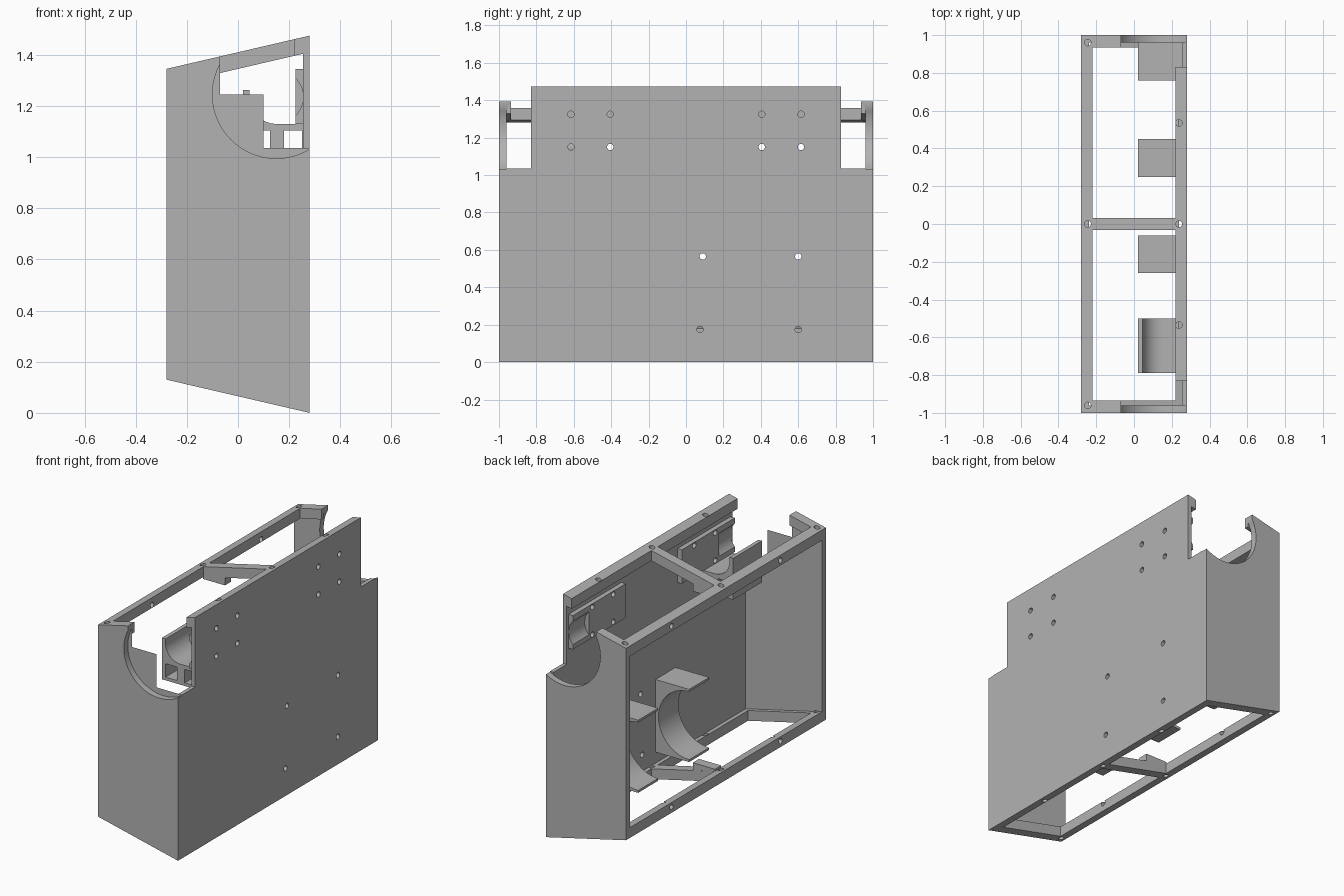
import bpy, bmesh, math
from mathutils import Vector

if "Cube" in bpy.data.objects:
    bpy.data.objects.remove(bpy.data.objects["Cube"], do_unlink=True)

grey = bpy.data.materials.new("plain grey")
grey.use_nodes = True
GREY = (0.45, 0.45, 0.45, 1)
grey.diffuse_color = GREY
grey.node_tree.nodes["Principled BSDF"].inputs["Base Color"].default_value = GREY

SLOPE = 0.232  # rise of the top edge per unit of x; the bottom falls alike


def top(x):
    return 1.41 + SLOPE * x


def bottom(x):
    return 0.065 - SLOPE * x


def prism(name, profile, lo, hi):
    """Extrude an (x, z) profile along y."""
    bm = bmesh.new()
    face = bm.faces.new([bm.verts.new((x, lo, z)) for x, z in profile])
    out = bmesh.ops.extrude_face_region(bm, geom=[face])
    moved = [v for v in out["geom"] if isinstance(v, bmesh.types.BMVert)]
    bmesh.ops.translate(bm, verts=moved, vec=(0, hi - lo, 0))
    bmesh.ops.recalc_face_normals(bm, faces=bm.faces)
    mesh = bpy.data.meshes.new(name)
    bm.to_mesh(mesh)
    bm.free()
    mesh.materials.append(grey)
    obj = bpy.data.objects.new(name, mesh)
    bpy.context.collection.objects.link(obj)
    return obj


def box(name, x0, x1, y0, y1, z0, z1):
    return prism(name, [(x0, z0), (x1, z0), (x1, z1), (x0, z1)], y0, y1)


def rod(center, axis, length, radius=0.017):
    rot = Vector(axis).to_track_quat("Z", "Y").to_euler()
    bpy.ops.mesh.primitive_cylinder_add(vertices=24, radius=radius, depth=length,
                                        location=center, rotation=rot)
    return bpy.context.object


def arc(cx, cz, r, start, end, steps=40):
    angles = [math.radians(start + (end - start) * i / steps) for i in range(steps + 1)]
    return [(cx + r * math.cos(a), cz + r * math.sin(a)) for a in angles]


def cut(obj, cutters, keep=False):
    bpy.context.view_layer.objects.active = obj
    for cutter in cutters:
        cutter.hide_render = True
        mod = obj.modifiers.new("cut", "BOOLEAN")
        mod.operation, mod.solver, mod.object = "DIFFERENCE", "EXACT", cutter
        bpy.ops.object.modifier_apply(modifier=mod.name)
        if not keep:
            bpy.data.objects.remove(cutter, do_unlink=True)


def mirrored(lo, hi):
    return [(lo, hi), (-hi, -lo)]


# Housing: sloped block hollowed out, leaving rails, flanges and a cross brace
W, RIM = 0.28, 0.065
housing = prism("housing", [(-W, bottom(-W)), (W, bottom(W)), (W, top(W)), (-W, top(-W))], -1, 1)
a, b = -0.4, 0.255
cut(housing, [prism("cavity", [(a, bottom(a) + RIM), (b, bottom(b) + RIM),
                               (b, top(b) - RIM), (a, top(a) - RIM)], -0.96, 0.96)])
cut(housing, [box("opening", -0.22, 0.22, lo, hi, -0.5, 2) for lo, hi in mirrored(0.032, 0.935)])

# Round notches in the end walls and square corners out of the tall wall
notch = [(-0.07, 1.6)] + arc(0.15, 1.245, 0.25, 151.64, 360) + [(0.4, 1.6)]
cut(housing, [prism("notch", notch, lo, hi) for lo, hi in mirrored(0.96, 1.1)])
cut(housing, [box("corner", 0.1, 0.4, lo, hi, 1.035, 1.6) for lo, hi in mirrored(0.83, 1.1)])
cut(housing, [box("gap", -0.07, 0.4, lo, hi, 1.245, 1.6) for lo, hi in mirrored(0.9, 1.1)])

# Screw holes in rails and flanges
holes = []
for y in (-0.96, 0, 0.96):
    holes += [rod((-0.245, y, z), (0, 0, 1), 0.14) for z in (1.36, 0.12)]
for y in (-0.535, 0, 0.535):
    holes += [rod((0.238, y, z), (0, 0, 1), 0.14) for z in (1.47, 0.01)]
for y in (-0.545, 0.545):
    holes += [rod((-0.25, y, z), (1, 0, 0), 0.16) for z in (1.312, 0.168)]
cut(housing, holes)

# Mounting holes through the tall wall
cut(housing, [rod((0.27, y, z), (1, 0, 0), 0.1)
              for y, z in ((0.09, 0.565), (0.6, 0.565), (0.075, 0.175), (0.6, 0.175))])
plate_holes = [rod((0.25, y, z), (1, 0, 0), 0.14)
               for y in (-0.615, -0.405, 0.405, 0.615) for z in (1.15, 1.325)]
cut(housing, plate_holes, keep=True)

# Clamp plates with a round groove at the outer end
parts = [housing]
for side, (lo, hi), (g0, g1) in zip(("back", "front"), mirrored(0.28, 0.81), mirrored(0.65, 0.9)):
    plate = box(side + "_clamp_plate", 0.225, 0.256, lo, hi, 1.13, 1.345)
    cut(plate, plate_holes, keep=True)
    cut(plate, [prism("groove", arc(0.15, 1.235, 0.105, 0, 351, 39), g0, g1)])
    parts.append(plate)
for hole in plate_holes:
    bpy.data.objects.remove(hole, do_unlink=True)

# Cradle with a quarter-round seat and two windows
seat = [(0.02, 1.0), (0.256, 1.0), (0.256, 1.13)] + arc(0.15, 1.235, 0.105, 270, 180, 20)
cradle = prism("cradle", seat + [(0.045, 1.262), (0.02, 1.262)], -0.79, -0.5)
cut(cradle, [box("window", x0, x1, -1, 0, 1.02, 1.105) for x0, x1 in ((0.045, 0.125), (0.18, 0.25))])
parts.append(cradle)

# Three C-shaped holders low on the tall wall
c_shape = [(0.256, 0.14), (0.256, 0.6), (0.02, 0.6)] + arc(0.02, 0.37, 0.215, 90, -90) + [(0.02, 0.14)]
for i, y in enumerate((-0.16, 0.35, 0.86)):
    parts.append(prism(f"round_holder_{i + 1}", c_shape, y - 0.1, y + 0.1))

# Short gussets where the cross brace meets the open-side rails
u, v = -0.225, -0.07
for name, z, edge in (("upper_gusset", 1.28, top), ("lower_gusset", 0.195, bottom)):
    inset = -0.01 if edge is top else 0.01
    parts.append(prism(name, [(u, z), (v, z), (v, edge(v) + inset), (u, edge(u) + inset)], -0.031, 0.031))

# Shading: round surfaces smooth, edges sharp
bpy.ops.object.select_all(action="DESELECT")
for part in parts:
    part.select_set(True)
bpy.context.view_layer.objects.active = housing
bpy.ops.object.shade_smooth_by_angle(angle=math.radians(30))
